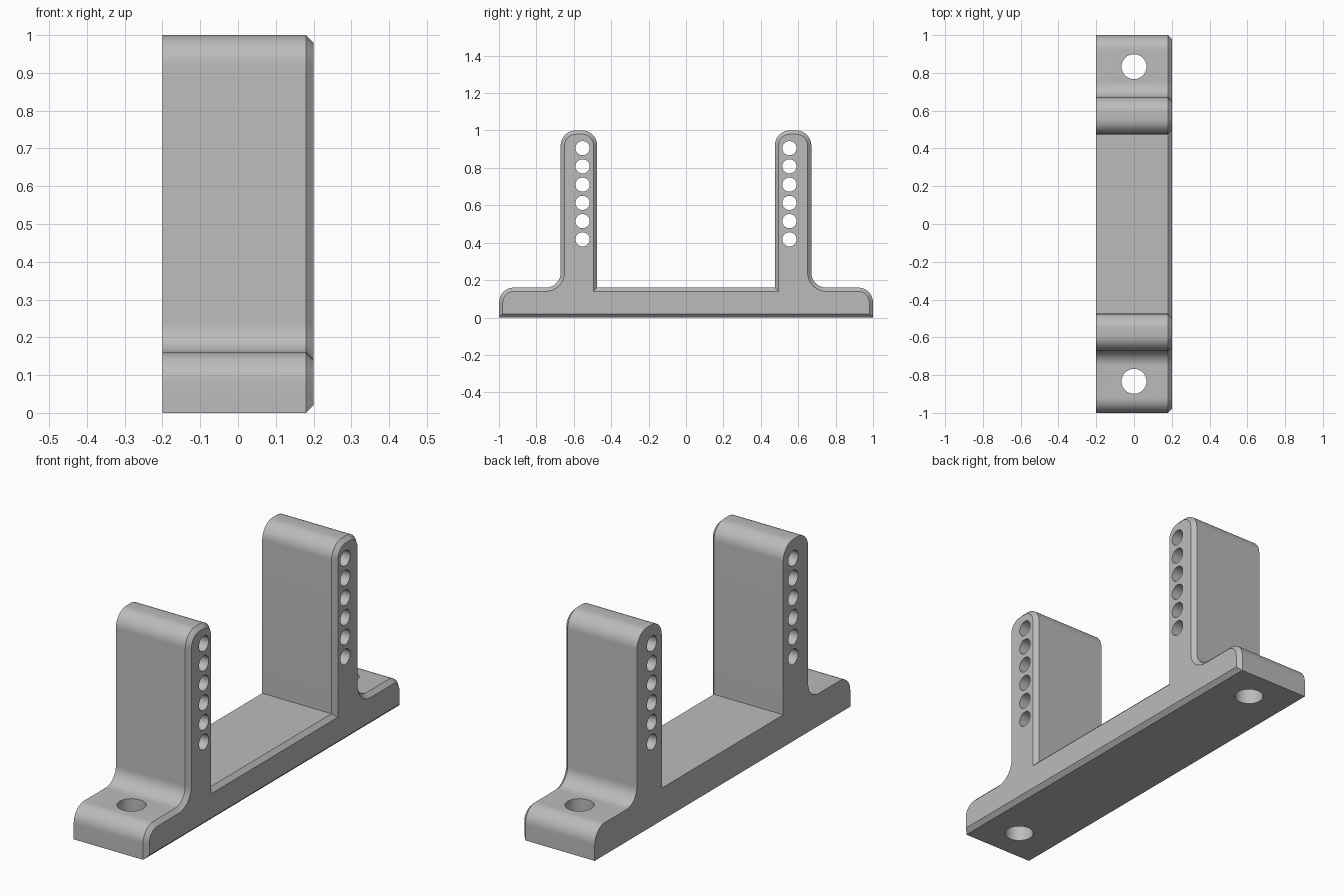
import bpy, bmesh
from math import radians, sin, cos, pi
from mathutils import Matrix, Vector

cube = bpy.data.objects.get("Cube")
if cube:
    bpy.data.objects.remove(cube, do_unlink=True)

HALF_W, BASE_H, CHAMFER, RADIUS = 0.2, 0.16, 0.02, 0.08
POST_OUT, POST_IN, TOP = 0.67, 0.475, 1.0

grey = bpy.data.materials.new("plain grey")
grey.use_nodes = True
grey.diffuse_color = (0.5, 0.5, 0.5, 1)
grey.node_tree.nodes["Principled BSDF"].inputs["Base Color"].default_value = (0.5, 0.5, 0.5, 1)


def make_object(name, bm):
    mesh = bpy.data.meshes.new(name)
    bm.to_mesh(mesh)
    bm.free()
    mesh.materials.append(grey)
    obj = bpy.data.objects.new(name, mesh)
    bpy.context.collection.objects.link(obj)
    return obj


def arc(cy, cz, start, end, steps=12):
    angles = [radians(start + (end - start) * i / steps) for i in range(steps + 1)]
    return [(cy + RADIUS * cos(a), cz + RADIUS * sin(a)) for a in angles]


# Side profile: one half from the foot to the inner post corner, then mirrored
half = [(1, 0)]
half += arc(1 - RADIUS, BASE_H - RADIUS, 0, 90)
half += arc(POST_OUT + RADIUS, BASE_H + RADIUS, 270, 180)
half += arc(POST_OUT - RADIUS, TOP - RADIUS, 0, 90)
half += arc(POST_IN + RADIUS, TOP - RADIUS, 90, 180)
half += [(POST_IN, BASE_H)]
profile = half + [(-y, z) for y, z in reversed(half)]

# Bracket body with the rim of its left face chamfered
bm = bmesh.new()
face = bm.faces.new([bm.verts.new((-HALF_W, y, z)) for y, z in profile])
extruded = bmesh.ops.extrude_face_region(bm, geom=[face])["geom"]
bmesh.ops.translate(bm, vec=(2 * HALF_W, 0, 0),
                    verts=[v for v in extruded if isinstance(v, bmesh.types.BMVert)])
bmesh.ops.recalc_face_normals(bm, faces=bm.faces)
rim = [e for e in bm.edges if all(v.co.x > 0 for v in e.verts)]
bmesh.ops.bevel(bm, geom=rim, offset=CHAMFER, offset_type='OFFSET',
                segments=1, affect='EDGES', clamp_overlap=False)
bracket = make_object("bracket", bm)

# Hole cutters: a row through each post and one bolt hole in each foot
bm = bmesh.new()


def add_drill(center, radius, matrix):
    bmesh.ops.create_cone(bm, cap_ends=True, segments=32, radius1=radius, radius2=radius,
                          depth=1, matrix=Matrix.Translation(Vector(center)) @ matrix)


for side in (-1, 1):
    for i in range(6):
        add_drill((0, side * 0.553, 0.418 + i * 0.0975), 0.038, Matrix.Rotation(pi / 2, 4, 'Y'))
    add_drill((0, side * 0.833, 0), 0.066, Matrix.Identity(4))
cutter = make_object("hole_cutter", bm)
cutter.hide_render = True

drill = bracket.modifiers.new("holes", 'BOOLEAN')
drill.operation = 'DIFFERENCE'
drill.solver = 'EXACT'
drill.object = cutter

bpy.ops.object.select_all(action='DESELECT')
bracket.select_set(True)
bpy.context.view_layer.objects.active = bracket
bpy.ops.object.modifier_apply(modifier=drill.name)
bpy.data.objects.remove(cutter, do_unlink=True)
bpy.ops.object.shade_smooth_by_angle(angle=radians(30))
